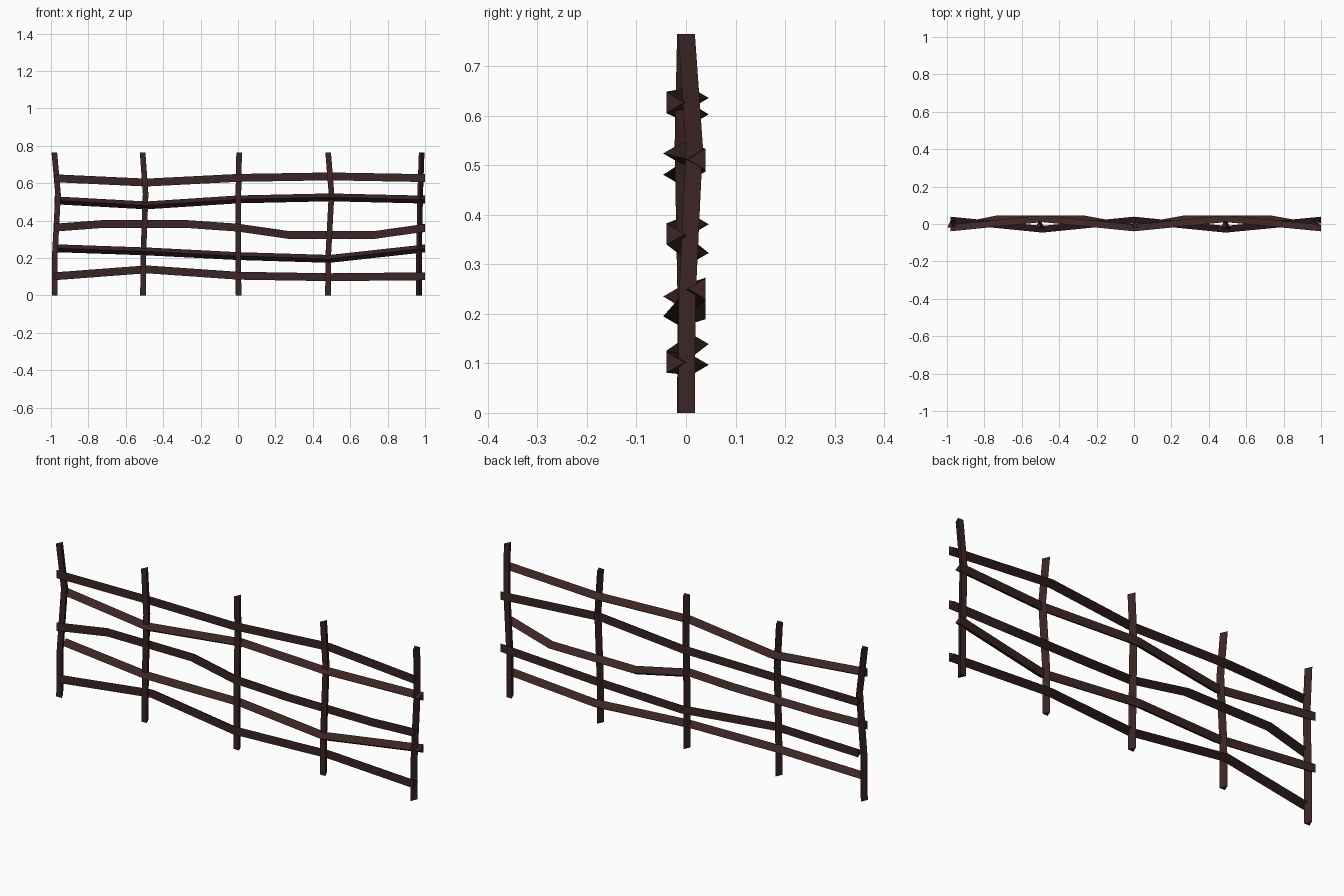
import bpy
import bmesh
from mathutils import Vector

if "Cube" in bpy.data.objects:
    bpy.data.objects.remove(bpy.data.objects["Cube"])

wood = bpy.data.materials.new("dark_brown_wood")
wood.use_nodes = True
colour = (0.045, 0.018, 0.018, 1)
wood.diffuse_color = colour
shader = next(n for n in wood.node_tree.nodes if n.type == "BSDF_PRINCIPLED")
shader.inputs["Base Color"].default_value = colour
shader.inputs["Roughness"].default_value = 0.9


def branch(name, path, side, tip):
    """Triangular prism along a path: a flat base on the path, tip to one side."""
    bm = bmesh.new()
    rings = []
    for point in path:
        p = Vector(point)
        rings.append([bm.verts.new(p + o) for o in (side, -side, tip)])
    for a, b in zip(rings, rings[1:]):
        for i in range(3):
            j = (i + 1) % 3
            bm.faces.new((a[i], a[j], b[j], b[i]))
    bm.faces.new(rings[0])
    bm.faces.new(rings[-1])
    bmesh.ops.recalc_face_normals(bm, faces=bm.faces)
    mesh = bpy.data.meshes.new(name)
    bm.to_mesh(mesh)
    bm.free()
    mesh.materials.append(wood)
    bpy.context.collection.objects.link(bpy.data.objects.new(name, mesh))


# Woven rails: heights at each bend, alternating in front of and behind the posts
quarters = (-0.98, -0.49, 0, 0.49, 1)
bends = (-0.98, -0.73, -0.27, 0, 0.27, 0.73, 1)
rails = [
    ("top_rail", quarters, (0.626, 0.603, 0.628, 0.636, 0.627), 1),
    ("upper_rail", quarters, (0.508, 0.481, 0.513, 0.524, 0.512), -1),
    ("middle_rail", bends, (0.362, 0.381, 0.381, 0.362, 0.323, 0.323, 0.361), 1),
    ("lower_rail", quarters, (0.252, 0.235, 0.21, 0.195, 0.251), -1),
    ("bottom_rail", quarters, (0.102, 0.139, 0.105, 0.097, 0.102), 1),
]
for name, xs, zs, way in rails:
    path = []
    for x, z in zip(xs, zs):
        near = x in (xs[0], 0, xs[-1])
        path.append((x, way * (-0.039 if near else 0.01), z))
    branch(name, path, Vector((0, 0, 0.021)), Vector((0, way * 0.036, 0)))

# Bent posts: x at four heights, bulge in y, and which way the ridge points
heights = (0, 0.22, 0.54, 0.765)
posts = [
    ("right_end_post", (-0.98, -0.979, -0.962, -0.982), 0.012, 1),
    ("right_post", (-0.508, -0.506, -0.494, -0.51), -0.005, 1),
    ("centre_post", (0.003, 0.001, 0.002, 0.006), 0.008, 1),
    ("left_post", (0.481, 0.483, 0.5, 0.482), -0.005, 1),
    ("left_end_post", (0.968, 0.968, 0.974, 0.982), 0.016, -1),
]
for name, xs, bulge, way in posts:
    ys = (0, 0.001, bulge, 0)
    path = [(x, y - way * 0.018, z) for x, y, z in zip(xs, ys, heights)]
    branch(name, path, Vector((0.015, 0, 0)), Vector((0, way * 0.034, 0)))
